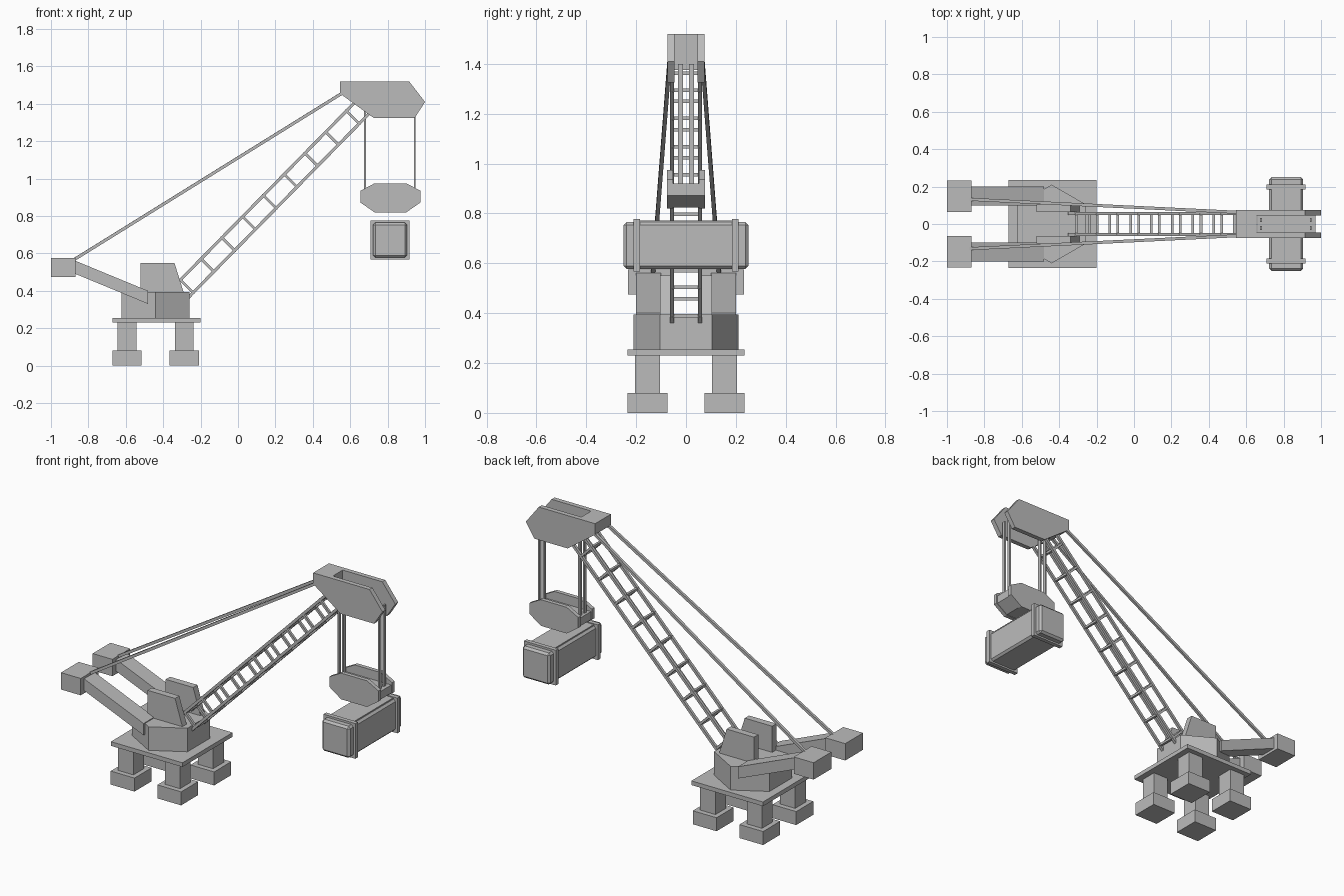
import bpy, bmesh, math
from mathutils import Vector

cube = bpy.data.objects.get("Cube")
if cube:
    bpy.data.objects.remove(cube, do_unlink=True)

grey = bpy.data.materials.new("plain grey")
grey.use_nodes = True
grey.diffuse_color = (0.5, 0.5, 0.5, 1)
grey.node_tree.nodes["Principled BSDF"].inputs["Base Color"].default_value = (0.5, 0.5, 0.5, 1)


def finish(name, bm):
    bmesh.ops.recalc_face_normals(bm, faces=bm.faces)
    mesh = bpy.data.meshes.new(name)
    bm.to_mesh(mesh)
    bm.free()
    mesh.materials.append(grey)
    obj = bpy.data.objects.new(name, mesh)
    bpy.context.collection.objects.link(obj)
    return obj


def box(name, x, y, z, bevel=0):
    """Box from (min, max) ranges."""
    bm = bmesh.new()
    bmesh.ops.create_cube(bm, size=1)
    for v in bm.verts:
        v.co = [r[0] + (c + 0.5) * (r[1] - r[0]) for c, r in zip(v.co, (x, y, z))]
    if bevel:
        bmesh.ops.bevel(bm, geom=bm.edges[:], offset=bevel, segments=1, affect='EDGES')
    return finish(name, bm)


def prism(name, profile, y0, y1):
    """Side profile in x and z, extruded along y."""
    bm = bmesh.new()
    face = bm.faces.new([bm.verts.new((x, y0, z)) for x, z in profile])
    new = bmesh.ops.extrude_face_region(bm, geom=[face])["geom"]
    bmesh.ops.translate(bm, vec=(0, y1 - y0, 0),
                        verts=[g for g in new if isinstance(g, bmesh.types.BMVert)])
    return finish(name, bm)


def bar(name, p, q, t=0.016):
    """Square bar between two points."""
    p, q = Vector(p), Vector(q)
    h = (q - p).length / 2
    obj = box(name, (-t / 2, t / 2), (-t / 2, t / 2), (-h, h))
    obj.location = (p + q) / 2
    obj.rotation_euler = (q - p).to_track_quat('Z', 'Y').to_euler()
    return obj


def span(s, a, b):
    return tuple(sorted((s * a, s * b)))


# Base: feet, legs, deck and six-sided turntable
for x in (-0.593, -0.287):
    for s in (-1, 1):
        box("foot", (x - 0.078, x + 0.078), span(s, 0.075, 0.235), (0, 0.08))
        box("leg", (x - 0.05, x + 0.05), span(s, 0.105, 0.205), (0.08, 0.23))
box("deck", (-0.67, -0.2), (-0.235, 0.235), (0.23, 0.255))
bm = bmesh.new()
bmesh.ops.create_cone(bm, cap_ends=True, segments=6, radius1=0.21, radius2=0.21, depth=0.14)
for v in bm.verts:
    a = round((math.atan2(v.co.y, v.co.x) - math.pi / 2) / (math.pi / 3)) * math.pi / 3 + math.pi / 2
    v.co = (-0.44 + 0.21 * math.cos(a), 0.21 * math.sin(a), v.co.z + 0.325)
finish("turntable", bm)

# Paired parts: cheeks, rear arms, counterweights and stay cables
for s in (-1, 1):
    prism("boom_cheek", [(-0.52, 0.39), (-0.29, 0.39), (-0.34, 0.55), (-0.52, 0.55)],
          *span(s, 0.065, 0.105))
    prism("rear_arm", [(-0.88, 0.565), (-0.88, 0.495), (-0.48, 0.33), (-0.48, 0.4)],
          *span(s, 0.1, 0.2))
    box("counterweight", (-1, -0.87), span(s, 0.065, 0.232), (0.475, 0.575))
    bar("stay_cable", (-0.88, s * 0.132, 0.565), (0.57, s * 0.062, 1.465))

# Lattice boom: four rails with rungs on all sides
RAIL_Y = 0.056
start, step, drop = Vector((-0.308, 0, 0.458)), Vector((0.111, 0, 0.113)), Vector((0.068, 0, -0.068))
for s in (-1, 1):
    side = Vector((0, s * RAIL_Y, 0))
    for off in (Vector(), drop):
        bar("boom_rail", start + off + side - step * 0.35, start + off + side + step * 8.6)
    for k in range(9):
        p = start + side + step * k
        bar("boom_side_rung", p, p + drop, 0.014)
for k in range(9):
    for off in (Vector(), drop):
        p = start + off + step * k
        bar("boom_cross_rung", p - side, p + side, 0.014)

# Boom head: two cheek plates joined at the rear
for s in (-1, 1):
    prism("head_plate", [(0.545, 1.52), (0.915, 1.52), (1.0, 1.41), (0.945, 1.325),
                         (0.725, 1.325), (0.545, 1.455)], *span(s, 0.046, 0.074))
prism("head_bridge", [(0.545, 1.52), (0.655, 1.52), (0.655, 1.376), (0.545, 1.455)], -0.046, 0.046)

# Hoist cables and the pulley block
for x in (0.68, 0.945):
    for y in (-0.022, 0.022):
        box("hoist_cable", (x - 0.005, x + 0.005), (y - 0.01, y + 0.01), (0.9, 1.4))
for s in (-1, 1):
    prism("block_plate", [(0.655, 0.935), (0.73, 0.975), (0.9, 0.975), (0.975, 0.935),
                          (0.975, 0.872), (0.9, 0.82), (0.73, 0.82), (0.655, 0.872)],
          *span(s, 0.052, 0.076))
prism("block_core", [(0.66, 0.92), (0.97, 0.92), (0.97, 0.872), (0.9, 0.823),
                     (0.73, 0.823), (0.66, 0.872)], -0.052, 0.052)

# Hanging container with raised end frames
box("container", (0.722, 0.904), (-0.25, 0.25), (0.578, 0.765), 0.012)
box("container_lid", (0.735, 0.89), (-0.19, 0.19), (0.75, 0.772))
for s in (-1, 1):
    box("container_frame", (0.708, 0.917), span(s, 0.185, 0.21), (0.568, 0.777))
